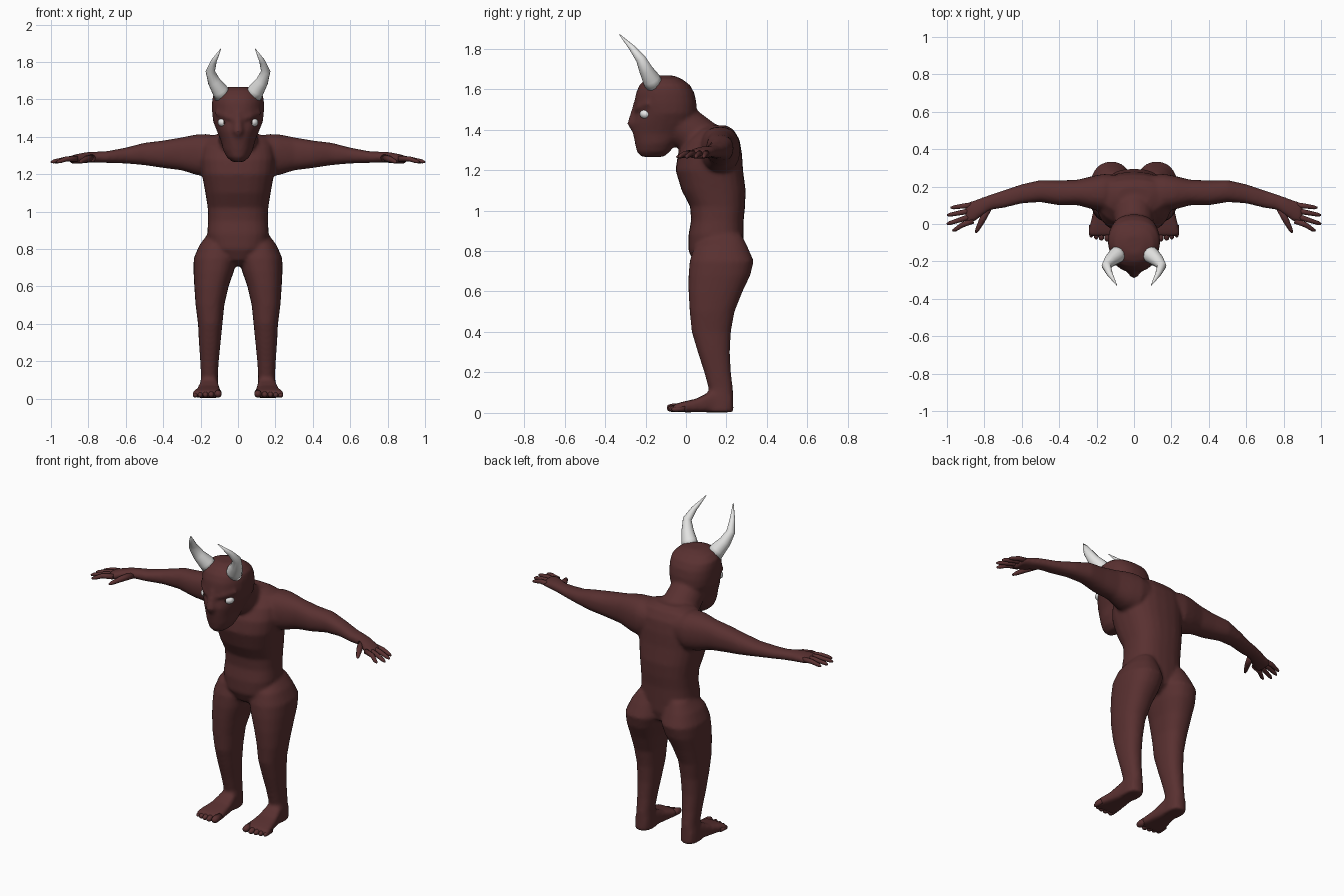
import bpy, bmesh, math
from mathutils import Vector, Matrix


def material(name, rgb):
    m = bpy.data.materials.new(name)
    m.diffuse_color = (*rgb, 1)
    return m


SKIN = material("maroon_skin", (0.1, 0.03, 0.03))
HORN = material("pale_horn", (0.78, 0.78, 0.77))
WHITE = material("eye_white", (0.8, 0.8, 0.8))
IRIS = material("dark_iris", (0.03, 0.012, 0.01))


def skin_rings(bm, rings):
    """Bridge rings of points into a closed body."""
    vs = [[bm.verts.new(p) for p in r] for r in rings]
    n = len(vs[0])
    for a, b in zip(vs, vs[1:]):
        for i in range(n):
            j = (i + 1) % n
            bm.faces.new((a[i], a[j], b[j], b[i]))
    bm.faces.new(vs[0][::-1])
    bm.faces.new(vs[-1])


def loft(bm, axis, rows, s=1, power=2.3, taper=0.0, n=24):
    """Rows are (position, u0, u1, v0, v1): box limits of each rounded section."""
    rings = []
    for w, u0, u1, v0, v1 in rows:
        ring = []
        for i in range(n):
            t = 2 * math.pi * i / n
            c, d = math.cos(t), math.sin(t)
            cu = math.copysign(abs(c) ** (2 / power), c) * (1 - taper * max(0, -d))
            cv = math.copysign(abs(d) ** (2 / power), d)
            u = (u0 + u1) / 2 + cu * (u1 - u0) / 2
            v = (v0 + v1) / 2 + cv * (v1 - v0) / 2
            x, y, z = {'x': (w, u, v), 'y': (u, w, v), 'z': (u, v, w)}[axis]
            ring.append((x * s, y, z))
        rings.append(ring)
    skin_rings(bm, rings)


def tube(bm, pts, radii, s=1, n=10):
    """Tapering round tube through a few points."""
    pts = [Vector((p[0] * s, p[1], p[2])) for p in pts]
    whole = pts[-1] - pts[0]
    k = min(range(3), key=lambda i: abs(whole[i]))
    ref = Vector([1 if i == k else 0 for i in range(3)])
    rings = []
    for i, (p, r) in enumerate(zip(pts, radii)):
        t = (pts[min(i + 1, len(pts) - 1)] - pts[max(i - 1, 0)]).normalized()
        u = t.cross(ref).normalized()
        v = t.cross(u)
        rings.append([p + r * (u * math.cos(a) + v * math.sin(a))
                      for a in (2 * math.pi * j / n for j in range(n))])
    skin_rings(bm, rings)


def finish(bm, name, mats):
    bmesh.ops.recalc_face_normals(bm, faces=bm.faces[:])
    for f in bm.faces:
        f.smooth = True
    me = bpy.data.meshes.new(name)
    bm.to_mesh(me)
    bm.free()
    ob = bpy.data.objects.new(name, me)
    bpy.context.collection.objects.link(ob)
    for m in mats:
        me.materials.append(m)
    bpy.context.view_layer.objects.active = ob
    ob.select_set(True)
    return ob


def sym(rows):
    return [(z, -w, w, y0, y1) for z, w, y0, y1 in rows]


body = bmesh.new()

# torso
loft(body, 'z', sym([
    (0.71, 0.03, 0.09, 0.22), (0.74, 0.08, 0.04, 0.27), (0.80, 0.15, 0.012, 0.285),
    (0.88, 0.165, 0.012, 0.285), (0.95, 0.16, 0.025, 0.285), (1.02, 0.162, 0.02, 0.292),
    (1.10, 0.175, -0.022, 0.295), (1.20, 0.193, -0.052, 0.282), (1.28, 0.20, -0.04, 0.277),
    (1.35, 0.19, 0.0, 0.265), (1.40, 0.16, 0.06, 0.235), (1.42, 0.09, 0.10, 0.2)]), power=2.5)

# neck and head
tube(body, [(0, 0.13, 1.29), (0, 0.035, 1.38), (0, -0.05, 1.45)], [0.12, 0.105, 0.10], n=20)
loft(body, 'z', sym([
    (1.265, 0.03, -0.22, -0.11), (1.29, 0.06, -0.243, -0.08), (1.33, 0.08, -0.252, -0.05),
    (1.38, 0.092, -0.262, 0.0), (1.43, 0.113, -0.265, 0.04), (1.48, 0.133, -0.25, 0.052),
    (1.53, 0.139, -0.255, 0.052), (1.58, 0.14, -0.248, 0.042), (1.62, 0.135, -0.23, 0.02),
    (1.65, 0.105, -0.2, -0.02), (1.667, 0.05, -0.16, -0.06)]), power=2.4, taper=0.17)

# nose ridge
tube(body, [(0, -0.235, 1.55), (0, -0.25, 1.49), (0, -0.262, 1.43), (0, -0.24, 1.395)],
     [0.018, 0.022, 0.03, 0.025])

for s in (-1, 1):
    # brow
    tube(body, [(0.02, -0.247, 1.495), (0.065, -0.228, 1.51), (0.115, -0.18, 1.53)],
         [0.016, 0.018, 0.014], s)
    # arm and palm
    loft(body, 'x', [
        (0.08, 0.09, 0.26, 1.23, 1.39), (0.16, 0.065, 0.268, 1.185, 1.415),
        (0.22, 0.078, 0.257, 1.195, 1.413), (0.30, 0.10, 0.237, 1.22, 1.397),
        (0.40, 0.10, 0.233, 1.233, 1.38), (0.50, 0.117, 0.235, 1.248, 1.368),
        (0.60, 0.11, 0.213, 1.257, 1.342), (0.70, 0.085, 0.18, 1.26, 1.323),
        (0.76, 0.077, 0.16, 1.263, 1.32), (0.81, 0.045, 0.143, 1.26, 1.318),
        (0.85, 0.015, 0.127, 1.256, 1.31), (0.89, 0.0, 0.117, 1.256, 1.30),
        (0.90, 0.01, 0.11, 1.262, 1.292)], s)
    # leg
    loft(body, 'z', [
        (0.88, 0.05, 0.162, 0.10, 0.275), (0.82, 0.02, 0.207, 0.04, 0.305),
        (0.75, 0.004, 0.237, 0.018, 0.335), (0.68, 0.022, 0.238, 0.012, 0.318),
        (0.60, 0.05, 0.234, 0.012, 0.28), (0.50, 0.073, 0.227, 0.018, 0.24),
        (0.40, 0.083, 0.214, 0.028, 0.222), (0.30, 0.093, 0.209, 0.058, 0.217),
        (0.20, 0.103, 0.202, 0.09, 0.222), (0.12, 0.108, 0.198, 0.112, 0.232),
        (0.05, 0.104, 0.204, 0.10, 0.234), (0.003, 0.104, 0.206, 0.09, 0.236)], s)
    # foot
    loft(body, 'y', [
        (0.225, 0.115, 0.195, 0.003, 0.09), (0.12, 0.103, 0.207, 0.003, 0.105),
        (0.05, 0.095, 0.222, 0.003, 0.07), (-0.02, 0.086, 0.24, 0.003, 0.054),
        (-0.055, 0.086, 0.245, 0.005, 0.044), (-0.065, 0.095, 0.235, 0.01, 0.034)],
        s, power=3.5)

# fuse the body into one smooth skin
ob = finish(body, "body", [SKIN])
mod = ob.modifiers.new("fuse", 'REMESH')
mod.mode = 'VOXEL'
mod.voxel_size = 0.01
mod.use_smooth_shade = True
mod = ob.modifiers.new("soften", 'SMOOTH')
mod.factor = 0.5
mod.iterations = 7
for name in ("fuse", "soften"):
    bpy.ops.object.modifier_apply(modifier=name)
ob.data.materials.clear()
ob.data.materials.append(SKIN)

for s, side in ((-1, "right"), (1, "left")):
    # fingers and thumb: base y, tip x, tip y
    bm = bmesh.new()
    for y, tx, ty in ((0.102, 0.98, 0.087), (0.074, 0.998, 0.047),
                      (0.046, 1.0, 0.0), (0.018, 0.97, -0.035)):
        tube(bm, [(0.86, y, 1.283), (0.92, y * 0.55 + ty * 0.45, 1.281),
                  (tx - 0.015, ty * 0.9 + y * 0.1, 1.268), (tx, ty, 1.263)],
             [0.016, 0.0135, 0.0105, 0.005], s)
    tube(bm, [(0.78, 0.085, 1.288), (0.812, 0.02, 1.28), (0.838, -0.03, 1.268),
              (0.846, -0.046, 1.264)], [0.02, 0.017, 0.011, 0.005], s)
    finish(bm, side + "_fingers", [SKIN])

    # toes, big toe on the inside
    bm = bmesh.new()
    for x, r, tip in ((0.106, 0.02, -0.092), (0.143, 0.0165, -0.092), (0.174, 0.0155, -0.087),
                      (0.202, 0.0145, -0.08), (0.228, 0.0135, -0.07)):
        tube(bm, [(x, tip + 0.065, r + 0.008), (x, tip + 0.02, r + 0.005),
                  (x, tip + 0.006, r + 0.003), (x, tip, r)],
             [r, r, r * 0.8, r * 0.35], s)
    finish(bm, side + "_toes", [SKIN])

    # horn
    bm = bmesh.new()
    tube(bm, [(0.08, -0.155, 1.615), (0.098, -0.172, 1.65), (0.128, -0.198, 1.695),
              (0.148, -0.224, 1.75), (0.13, -0.265, 1.802), (0.092, -0.328, 1.87)],
         [0.047, 0.044, 0.034, 0.025, 0.016, 0.002], s, n=12)
    finish(bm, side + "_horn", [HORN])

    # eye with iris facing forward
    bm = bmesh.new()
    bmesh.ops.create_uvsphere(bm, u_segments=24, v_segments=16, radius=0.031)
    look = Vector((-0.35 * s, -1, 0.05)).normalized()
    for f in bm.faces:
        if f.calc_center_median().normalized().dot(look) > 0.9:
            f.material_index = 1
    bmesh.ops.transform(bm, verts=bm.verts[:],
                        matrix=Matrix.Translation((0.077 * s, -0.198, 1.477))
                        @ Matrix.Diagonal((1, 1, 0.8, 1)))
    finish(bm, side + "_eye", [WHITE, IRIS])
